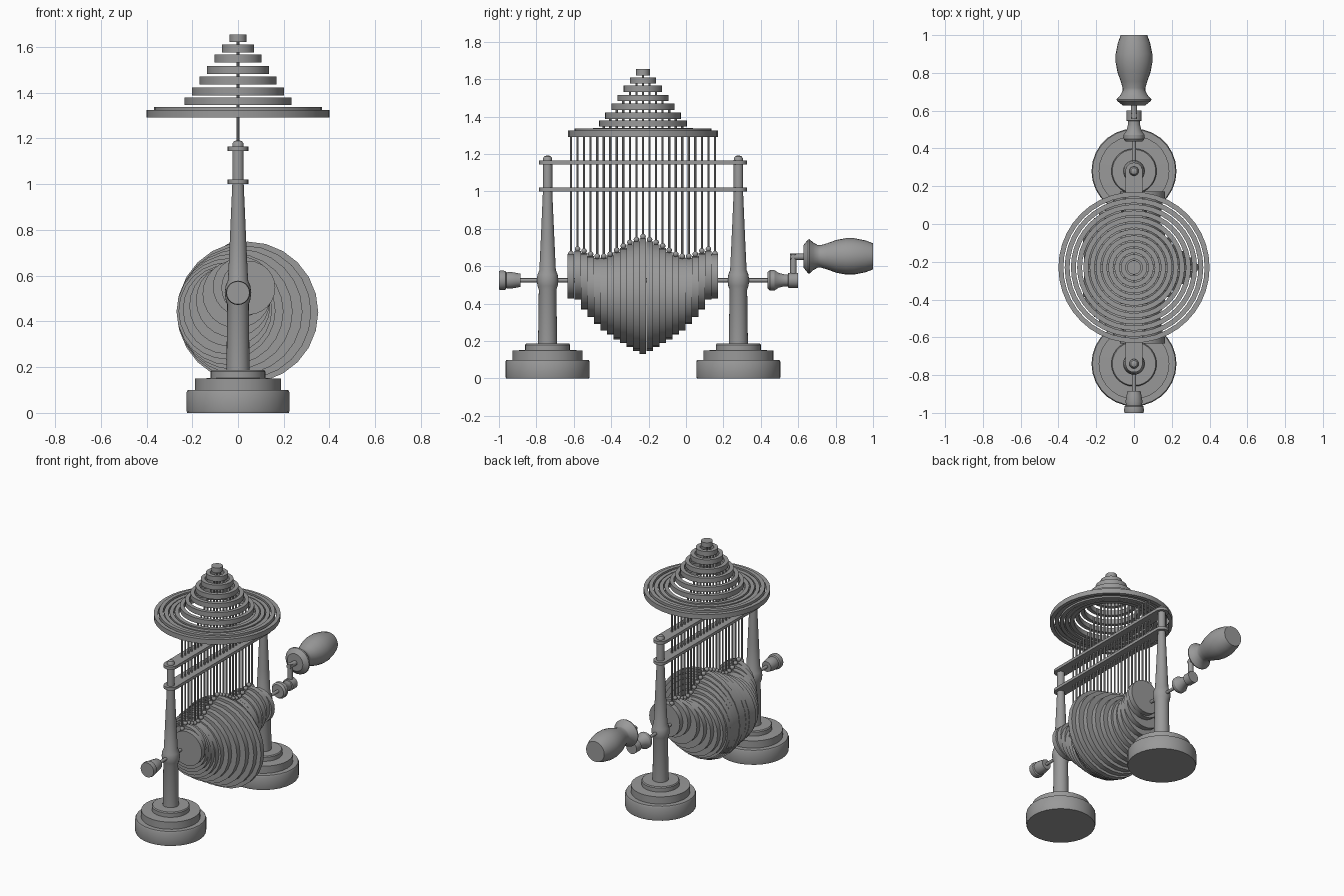
import bpy, bmesh, math

cube = bpy.data.objects.get("Cube")
if cube:
    bpy.data.objects.remove(cube)

grey = bpy.data.materials.new("plain_grey")
grey.use_nodes = True
colour = (0.32, 0.32, 0.32, 1)
grey.diffuse_color = colour
grey.node_tree.nodes["Principled BSDF"].inputs["Base Color"].default_value = colour

ALONG_Y = (-math.pi / 2, 0, 0)
UP = (0, 0, 0)


def finish(name, bm, loc, rot):
    bmesh.ops.recalc_face_normals(bm, faces=bm.faces)
    mesh = bpy.data.meshes.new(name)
    bm.to_mesh(mesh)
    bm.free()
    for p in mesh.polygons:
        p.use_smooth = True
    mesh.set_sharp_from_angle(angle=math.radians(32))
    mesh.materials.append(grey)
    ob = bpy.data.objects.new(name, mesh)
    ob.location, ob.rotation_euler = loc, rot
    bpy.context.collection.objects.link(ob)
    return ob


def lathe(name, profile, loc=(0, 0, 0), rot=UP, sides=24, ring=False):
    """Spin (radius, height) points; cap the ends, or close them into a ring."""
    bm = bmesh.new()
    loops = [[bm.verts.new((r * math.cos(a), r * math.sin(a), h))
              for a in (math.tau * i / sides for i in range(sides))]
             for r, h in profile]
    pairs = list(zip(loops, loops[1:]))
    if ring:
        pairs.append((loops[-1], loops[0]))
    else:
        bm.faces.new(loops[0])
        bm.faces.new(loops[-1])
    for a, b in pairs:
        for i in range(sides):
            j = (i + 1) % sides
            bm.faces.new((a[i], a[j], b[j], b[i]))
    return finish(name, bm, loc, rot)


def rod(name, r, start, end, loc, rot=UP, sides=12):
    return lathe(name, [(r, start), (r, end)], loc, rot, sides)


def ball(name, r, loc):
    bm = bmesh.new()
    bmesh.ops.create_uvsphere(bm, u_segments=12, v_segments=8, radius=r)
    return finish(name, bm, loc, UP)


MID = -0.23          # centre of the cam stack along y
AXLE = 0.525         # axle height
STEP = 0.035         # cam spacing
POSTS = (("front", -0.74), ("back", 0.28))

# Stepped bases and turned posts
base = [(0.222, 0), (0.225, 0.01), (0.225, 0.09), (0.22, 0.1), (0.187, 0.1),
        (0.187, 0.15), (0.12, 0.152), (0.12, 0.18), (0.115, 0.187), (0.05, 0.187)]
post = [(0.051, 0.18), (0.047, 0.475), (0.054, 0.495), (0.058, 0.525),
        (0.054, 0.555), (0.044, 0.58), (0.036, 0.75), (0.025, 1.0),
        (0.025, 1.165), (0.024, 1.178), (0.017, 1.188), (0.006, 1.192)]
for side, y in POSTS:
    lathe(side + "_base", base, (0, y, 0), sides=28)
    lathe(side + "_post", post, (0, y, 0))

# Flat guide bars with rounded ends
for name, z in (("lower", 1.01), ("upper", 1.155)):
    bm = bmesh.new()
    outline = []
    for sign, (_, y) in zip((-1, 1), POSTS):
        for i in range(13):
            a = math.pi * i / 12
            outline.append(bm.verts.new((sign * 0.045 * math.cos(a),
                                         y + sign * 0.045 * math.sin(a), -0.01)))
    face = bm.faces.new(outline)
    top = bmesh.ops.extrude_face_region(bm, geom=[face])["geom"]
    bmesh.ops.translate(bm, vec=(0, 0, 0.02),
                        verts=[v for v in top if isinstance(v, bmesh.types.BMVert)])
    finish(name + "_guide_bar", bm, (0, 0, z), UP)

# Off-centre cams, follower rods and floating rings, from the middle outwards
cam_radius = (.309, .292, .274, .254, .234, .212, .195, .177, .162, .15, .13, .118)
cam_x = (.042, .028, .008, -.015, -.035, -.048, -.046, -.036, -.022, -.005, .02, .045)
cam_z = (.44, .44, .442, .443, .443, .446, .452, .468, .492, .52, .552, .547)
ring_top = (1.655, 1.61, 1.567, 1.517, 1.47, 1.422, 1.38, 1.338, 1.333, 1.33, 1.337, 1.325)
for k, (r, cx, cz, zt) in enumerate(zip(cam_radius, cam_x, cam_z, ring_top)):
    touch = cz + math.sqrt(r * r - cx * cx) + 0.012
    for sign in ((1, -1) if k else (1,)):
        y = MID + sign * k * STEP
        rod(f"cam_{k}", r, -0.0174, 0.0174, (cx, y, cz), ALONG_Y, 24)
        ball(f"follower_ball_{k}", 0.015, (0, y, touch))
        rod(f"follower_rod_{k}", 0.006, touch, zt - 0.005, (0, y, 0), sides=8)
    outer, inner = 0.037 + 0.033 * k, 0.011 + 0.033 * k
    lo, hi = zt - 0.034, zt
    if k:
        lathe(f"ring_{k}", [(inner, lo), (outer, lo), (outer, hi), (inner, hi)],
              (0, MID, 0), sides=40, ring=True)
    else:
        rod("centre_disc", outer, lo, hi, (0, MID, 0), sides=24)

# Axle with turned end knob
rod("axle", 0.011, -0.95, 0.56, (0, 0, AXLE), ALONG_Y)
lathe("front_knob", [(0.05, -1.0), (0.053, -0.985), (0.05, -0.965), (0.042, -0.96),
                     (0.045, -0.94), (0.04, -0.91), (0.035, -0.885)],
      (0, 0, AXLE), ALONG_Y)

# Crank collar, arm and handle
lathe("crank_collar", [(0.045, 0.437), (0.055, 0.45), (0.055, 0.472), (0.04, 0.495),
                       (0.032, 0.525), (0.032, 0.545), (0.04, 0.547), (0.04, 0.6)],
      (0, 0, AXLE), ALONG_Y)
rod("crank_arm", 0.017, AXLE, 0.665, (0, 0.574, 0))
rod("handle_pin", 0.017, 0.557, 0.65, (0, 0, 0.65), ALONG_Y)
lathe("handle", [(0.06, 0.628), (0.09, 0.652), (0.092, 0.66), (0.074, 0.68),
                 (0.06, 0.705), (0.06, 0.72), (0.07, 0.755), (0.088, 0.805),
                 (0.097, 0.855), (0.097, 0.9), (0.085, 0.96), (0.07, 1.0)],
      (0, 0, 0.653), ALONG_Y)
